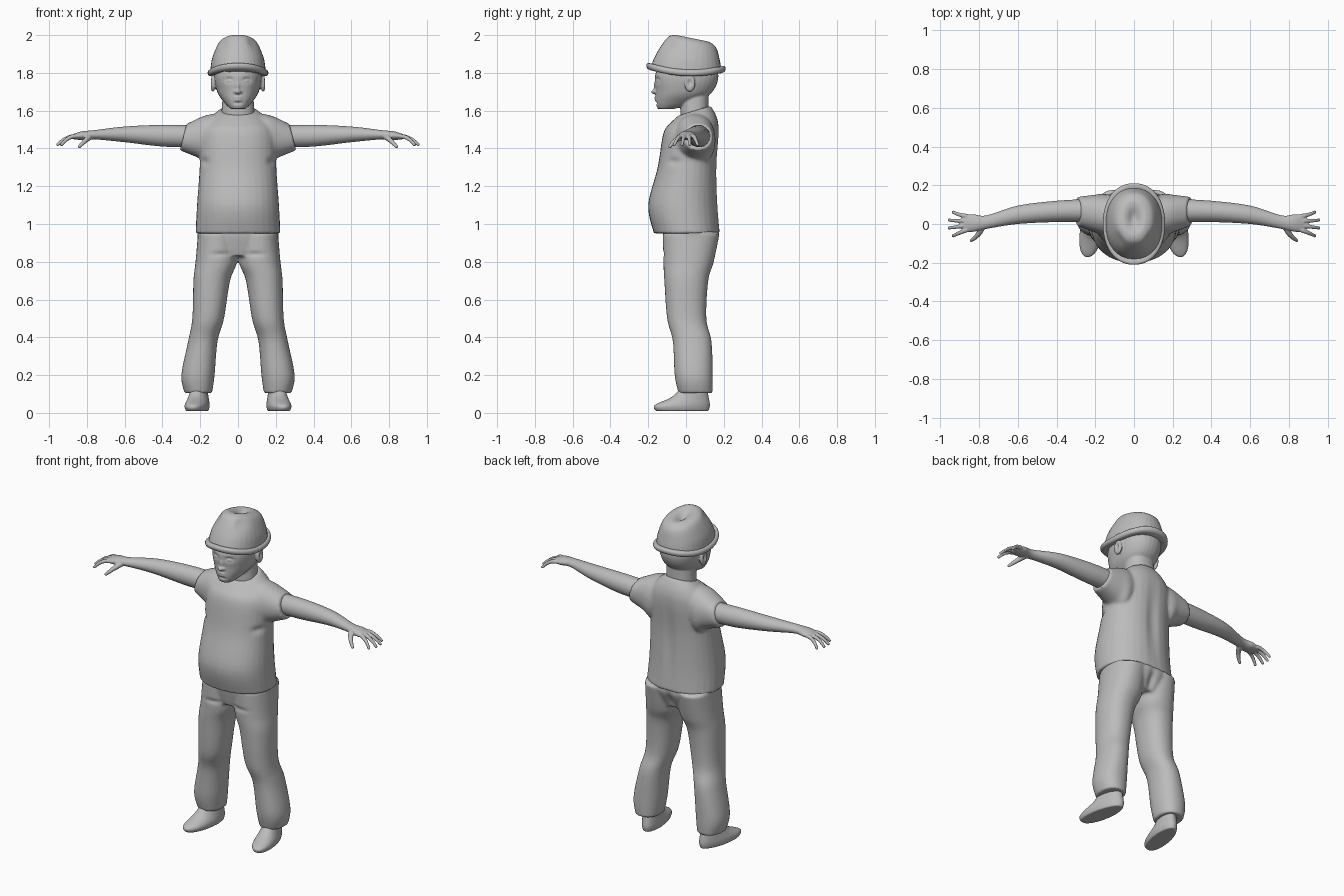
import bpy, bmesh, math
from mathutils import Vector, Matrix

cube = bpy.data.objects.get("Cube")
if cube:
    bpy.data.objects.remove(cube)

grey = bpy.data.materials.new("plain grey")
grey.use_nodes = True
tone = (0.5, 0.5, 0.5, 1)
grey.diffuse_color = tone
grey.node_tree.nodes["Principled BSDF"].inputs["Base Color"].default_value = tone

SIDES = {"left": 1, "right": -1}


def ring(height, half, front, back, tilt=0, middle=0):
    """Level section of an upright part."""
    return height, middle - half, middle + half, front, back, tilt


def section(reach, front, back, low, high, tilt=0):
    """Upright section of a part that reaches sideways."""
    return reach, front, back, low, high, tilt


def spline(before, start, end, after, t):
    """Smooth blend between two neighbouring sections."""
    result = []
    for a, b, c, d in zip(before, start, end, after):
        into, out = (c - a) / 2, (d - b) / 2
        ease = t * t * (3 - 2 * t)
        result.append(b + (c - b) * ease + t * (1 - t) * (into * (1 - t) - out * t))
    return result


def loft(bm, rings, sideways=False, side=1, power=2.2, segments=32, steps=6):
    """Closed tube through the sections."""
    last, rows = len(rings) - 1, []
    for i in range(last):
        before, after = rings[max(i - 1, 0)], rings[min(i + 2, last)]
        for step in range(steps):
            rows.append(spline(before, rings[i], rings[i + 1], after, step / steps))
    rows.append(rings[last])
    loops = []
    for along, a_low, a_high, b_low, b_high, tilt in rows:
        loop = []
        for s in range(segments):
            angle = math.tau * s / segments
            c, d = (math.copysign(abs(w) ** (2 / power), w)
                    for w in (math.cos(angle), math.sin(angle)))
            a = (a_low + a_high) / 2 + (a_high - a_low) / 2 * c
            shift = (b_high - b_low) / 2 * d
            b = (b_low + b_high) / 2 + shift
            u = along + tilt * shift
            x, y, z = (u, a, b) if sideways else (a, b, u)
            loop.append(bm.verts.new((x * side, y, z)))
        loops.append(loop)
    for low, high in zip(loops, loops[1:]):
        for s in range(segments):
            n = (s + 1) % segments
            bm.faces.new((low[s], low[n], high[n], high[s]))
    bm.faces.new(loops[0][::-1])
    bm.faces.new(loops[-1])


def blob(bm, centre, size, side=1):
    x, y, z = centre
    place = Matrix.Translation((x * side, y, z)) @ Matrix.Diagonal((*size, 1))
    bmesh.ops.create_uvsphere(bm, u_segments=16, v_segments=10, radius=1, matrix=place)


def finger(bm, root, bend, tip, thick, thin, side):
    """Row of overlapping balls along a bent path."""
    root, bend, tip = Vector(root), Vector(bend), Vector(tip)
    balls = 15
    for i in range(balls):
        t = i / (balls - 1)
        radius = thick + (thin - thick) * t
        centre = root.lerp(bend, t).lerp(bend.lerp(tip, t), t)
        blob(bm, centre, [radius] * 3, side)


def finish(name, bm, voxel):
    """Fuse the pieces into one soft skin."""
    bmesh.ops.recalc_face_normals(bm, faces=bm.faces)
    mesh = bpy.data.meshes.new(name)
    bm.to_mesh(mesh)
    bm.free()
    obj = bpy.data.objects.new(name, mesh)
    bpy.context.scene.collection.objects.link(obj)
    fuse = obj.modifiers.new("fuse", "REMESH")
    fuse.mode, fuse.voxel_size = "VOXEL", voxel
    soften = obj.modifiers.new("soften", "SMOOTH")
    soften.factor, soften.iterations = 0.5, 3
    graph = bpy.context.evaluated_depsgraph_get()
    obj.data = bpy.data.meshes.new_from_object(obj.evaluated_get(graph))
    obj.modifiers.clear()
    obj.data.materials.clear()
    obj.data.materials.append(grey)
    obj.data.shade_smooth()
    return obj


def press(obj, centre, size, push, sides=(1,)):
    """Press a soft hollow, or pull a swelling, into a finished skin."""
    for side in sides:
        flip = Vector((side, 1, 1))
        middle, move = Vector(centre) * flip, Vector(push) * flip
        for vert in obj.data.vertices:
            far = sum(((p - m) / s) ** 2 for p, m, s in zip(vert.co, middle, size))
            vert.co += move * math.exp(-min(far, 50))


# Head, neck, ears, nose and lips
bm = bmesh.new()
loft(bm, [ring(height=1.55, half=.09, front=-.03, back=.12),
          ring(height=1.7, half=.08, front=-.03, back=.12)])
loft(bm, [ring(height=1.61, half=.04, front=-.15, back=-.06),
          ring(height=1.64, half=.07, front=-.16, back=.04),
          ring(height=1.7, half=.11, front=-.16, back=.14),
          ring(height=1.8, half=.125, front=-.16, back=.17),
          ring(height=1.9, half=.08, front=-.08, back=.1)])
blob(bm, centre=(0, -.165, 1.7), size=(.016, .02, .013))
blob(bm, centre=(0, -.155, 1.73), size=(.012, .016, .035))
for lip in (1.67, 1.657):
    blob(bm, centre=(0, -.152, lip), size=(.028, .015, .008))
for side in SIDES.values():
    blob(bm, centre=(.015, -.155, 1.7), size=(.01, .013, .01), side=side)
    blob(bm, centre=(.133, .02, 1.745), size=(.014, .03, .046), side=side)
head = finish("head", bm, voxel=.005)
pair = tuple(SIDES.values())
press(head, centre=(.046, -.15, 1.762), size=(.024, .03, .014), push=(0, .013, 0), sides=pair)
press(head, centre=(.046, -.14, 1.758), size=(.014, .03, .007), push=(0, -.01, 0), sides=pair)
press(head, centre=(.15, .02, 1.75), size=(.01, .012, .02), push=(-.014, 0, 0), sides=pair)
press(head, centre=(0, -.16, 1.64), size=(.025, .02, .007), push=(0, .007, 0))

# Hat crown with a pinched top
bm = bmesh.new()
loft(bm, [ring(height=1.81, half=.147, front=-.19, back=.19, tilt=-.07),
          ring(height=1.88, half=.136, front=-.16, back=.18, tilt=-.1),
          ring(height=1.96, half=.1, front=-.1, back=.16, tilt=-.2),
          ring(height=1.985, half=.06, front=-.06, back=.12, tilt=-.2)])
crown = finish("hat_crown", bm, voxel=.006)
press(crown, centre=(0, .03, 1.98), size=(.03, .05, .05), push=(0, 0, -.03))
press(crown, centre=(.08, -.08, 1.96), size=(.03, .05, .04), push=(-.01, 0, 0), sides=pair)

# Curled brim, arched up at front and back
bm = bmesh.new()
bend = [math.pi * (i / 6 - .5) for i in range(7)]
loft(bm, [ring(height=1.8 + .018 * math.sin(a), half=.145 + .016 * math.cos(a),
               front=-.195 - .016 * math.cos(a), back=.195 + .016 * math.cos(a),
               tilt=-.04) for a in bend], segments=48, steps=2)
for vert in bm.verts:
    vert.co.z += .7 * vert.co.y ** 2
finish("hat_brim", bm, voxel=.005)

# Shirt with short sleeves
bm = bmesh.new()
loft(bm, [ring(height=.95, half=.225, front=-.17, back=.18),
          ring(height=1.1, half=.217, front=-.2, back=.17),
          ring(height=1.3, half=.203, front=-.15, back=.165),
          ring(height=1.48, half=.2, front=-.12, back=.175),
          ring(height=1.55, half=.16, front=-.08, back=.165, tilt=.1),
          ring(height=1.6, half=.1, front=-.04, back=.13, tilt=.3)])
for side in SIDES.values():
    loft(bm, [section(reach=.06, front=-.04, back=.13, low=1.38, high=1.59),
              section(reach=.15, front=-.06, back=.155, low=1.31, high=1.58),
              section(reach=.21, front=-.04, back=.15, low=1.35, high=1.56),
              section(reach=.29, front=-.01, back=.14, low=1.39, high=1.53, tilt=-.25)],
         sideways=True, side=side)
shirt = finish("shirt", bm, voxel=.009)
press(shirt, centre=(0, .18, 1.25), size=(.035, .06, .2), push=(0, -.012, 0))
press(shirt, centre=(.19, -.08, 1.33), size=(.03, .05, .02), push=(-.01, .006, 0), sides=pair)

# Arms, with four spread fingers and a thumb
for label, side in SIDES.items():
    bm = bmesh.new()
    loft(bm, [section(reach=.22, front=.01, back=.13, low=1.405, high=1.522),
              section(reach=.4, front=.01, back=.12, low=1.41, high=1.525),
              section(reach=.6, front=0, back=.095, low=1.433, high=1.516),
              section(reach=.76, front=-.025, back=.045, low=1.448, high=1.497),
              section(reach=.83, front=-.04, back=.05, low=1.445, high=1.49),
              section(reach=.88, front=-.04, back=.045, low=1.45, high=1.473)],
         sideways=True, side=side, power=2)
    for i in range(4):
        spread = 1.5 - i
        finger(bm, root=(.865, .005 + .024 * spread, 1.464),
               bend=(.915 - .006 * spread ** 2, .03 * spread, 1.462),
               tip=(.957 - .01 * spread ** 2, .041 * spread, 1.42),
               thick=.0125, thin=.0085, side=side)
    finger(bm, root=(.785, -.015, 1.462), bend=(.8, -.06, 1.45), tip=(.84, -.085, 1.41),
           thick=.018, thin=.009, side=side)
    finish(label + "_arm", bm, voxel=.004)

# Trousers: hips and two flared legs
bm = bmesh.new()
loft(bm, [ring(height=.83, half=.16, front=-.1, back=.13),
          ring(height=.93, half=.212, front=-.12, back=.176),
          ring(height=.98, half=.21, front=-.12, back=.165)])
for side in SIDES.values():
    loft(bm, [ring(height=.105, middle=.21, half=.073, front=-.04, back=.14),
              ring(height=.2, middle=.212, half=.088, front=-.06, back=.142),
              ring(height=.38, middle=.186, half=.078, front=-.07, back=.135),
              ring(height=.5, middle=.158, half=.084, front=-.1, back=.108),
              ring(height=.7, middle=.139, half=.097, front=-.115, back=.118),
              ring(height=.8, middle=.115, half=.11, front=-.12, back=.147),
              ring(height=.95, middle=.106, half=.106, front=-.123, back=.178)], side=side)
trousers = finish("trousers", bm, voxel=.009)
press(trousers, centre=(0, .18, .87), size=(.02, .06, .06), push=(0, -.02, 0))
press(trousers, centre=(.09, -.12, .84), size=(.05, .04, .012), push=(0, .008, 0), sides=pair)

# Shoes, narrow at the heel and turned outwards
for label, side in SIDES.items():
    bm = bmesh.new()
    loft(bm, [ring(height=.01, half=.055, front=-.16, back=.12),
              ring(height=.04, half=.062, front=-.168, back=.127),
              ring(height=.085, half=.052, front=-.075, back=.12),
              ring(height=.14, half=.042, front=-.02, back=.11)])
    for vert in bm.verts:
        narrow = 1 - max(0, vert.co.y)
        vert.co.x = side * (.212 + vert.co.x * narrow - .16 * vert.co.y)
    finish(label + "_shoe", bm, voxel=.006)
